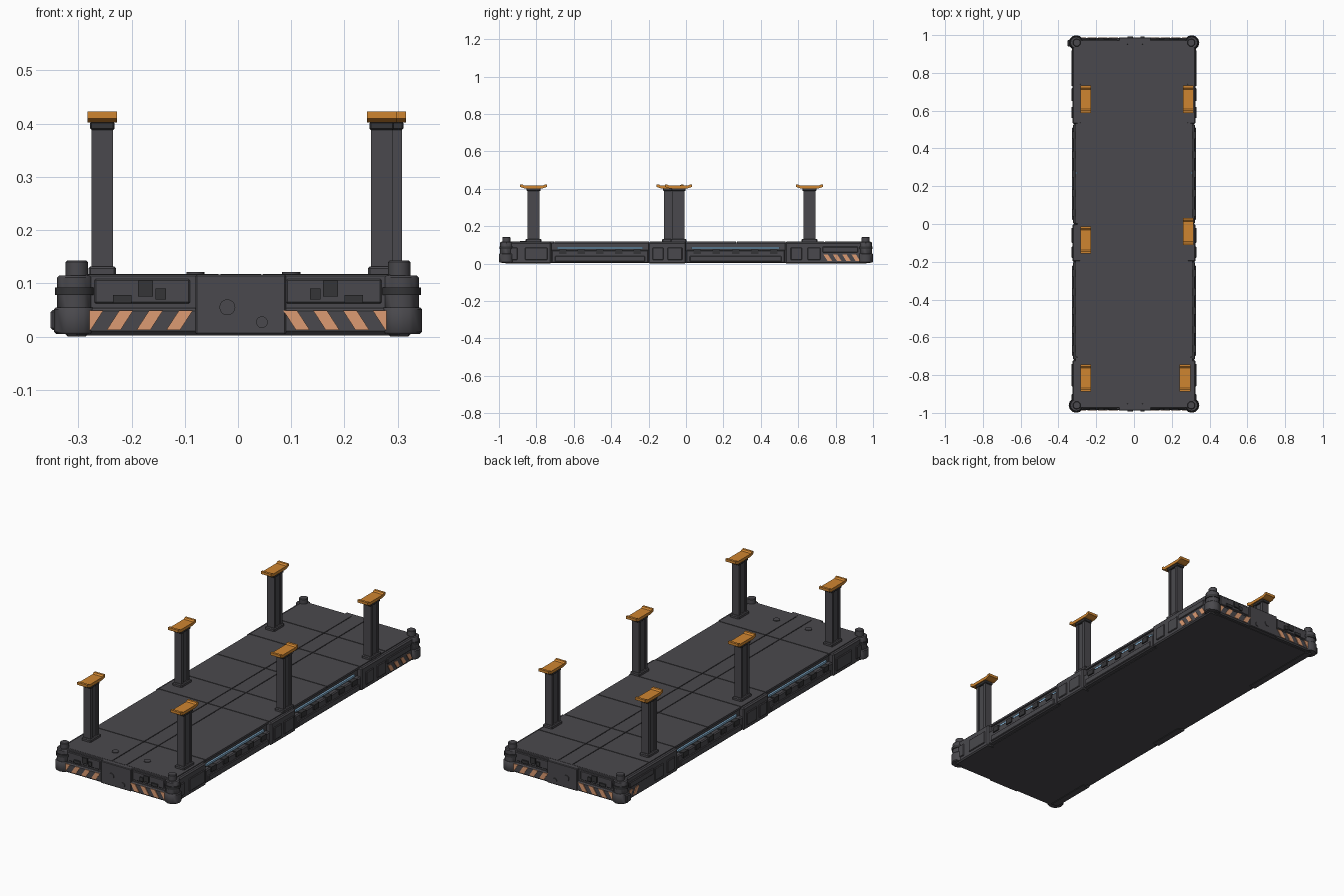
import bpy, bmesh, math
from mathutils import Matrix, Vector

if "Cube" in bpy.data.objects:
    bpy.data.objects.remove(bpy.data.objects["Cube"])


def material(name, rgb):
    m = bpy.data.materials.new(name)
    m.diffuse_color = (*rgb, 1)
    m.use_nodes = True
    m.node_tree.nodes["Principled BSDF"].inputs["Base Color"].default_value = m.diffuse_color
    return m


GREY = material("dark grey", (0.068, 0.066, 0.074))
BLACK = material("charcoal", (0.035, 0.035, 0.038))
ORANGE = material("orange", (0.62, 0.235, 0.03))
PEACH = material("peach stripe", (0.72, 0.33, 0.17))
BLUE = material("light blue", (0.25, 0.47, 0.68))


def finish(name, bm, mat, bevel=0):
    bmesh.ops.recalc_face_normals(bm, faces=bm.faces)
    me = bpy.data.meshes.new(name)
    bm.to_mesh(me)
    bm.free()
    me.materials.append(mat)
    ob = bpy.data.objects.new(name, me)
    bpy.context.collection.objects.link(ob)
    if bevel:
        mod = ob.modifiers.new("bevel", "BEVEL")
        mod.width, mod.segments = bevel, 1
    return ob


def boxes(name, items, mat, bevel=0):
    """Each item is (x0, x1, y0, y1, z0, z1)."""
    bm = bmesh.new()
    for x0, x1, y0, y1, z0, z1 in items:
        m = Matrix.Translation(((x0 + x1) / 2, (y0 + y1) / 2, (z0 + z1) / 2))
        m = m @ Matrix.Diagonal((abs(x1 - x0), abs(y1 - y0), abs(z1 - z0), 1))
        bmesh.ops.create_cube(bm, size=1, matrix=m)
    return finish(name, bm, mat, bevel)


def prisms(name, items, mat, bevel=0):
    """Each item is (outline points, extrusion vector)."""
    bm = bmesh.new()
    for pts, vec in items:
        f = bm.faces.new([bm.verts.new(p) for p in pts])
        ext = bmesh.ops.extrude_face_region(bm, geom=[f], use_keep_orig=True)
        vs = [v for v in ext["geom"] if isinstance(v, bmesh.types.BMVert)]
        bmesh.ops.translate(bm, verts=vs, vec=Vector(vec))
    return finish(name, bm, mat, bevel)


def discs(name, items, mat, segs=16, rot=None, bevel=0):
    """Each item is (centre, radius, height)."""
    bm = bmesh.new()
    for c, r, h in items:
        m = Matrix.Translation(c) @ (rot or Matrix())
        bmesh.ops.create_cone(bm, cap_ends=True, segments=segs, radius1=r,
                              radius2=r, depth=h, matrix=m)
    ob = finish(name, bm, mat, bevel)
    bpy.ops.object.select_all(action="DESELECT")
    ob.select_set(True)
    bpy.context.view_layer.objects.active = ob
    bpy.ops.object.shade_smooth_by_angle(angle=math.radians(35))
    return ob


SIDES = (-1, 1)
BLOCKS = [(-0.97, -0.72), (-0.2, 0.0), (0.53, 0.97)]
BAYS = [(-0.72, -0.2), (0.0, 0.53)]

# Chassis: full-length core with wider blocks between the side bays
boxes("chassis_core", [(-0.3, 0.3, -0.965, 0.965, 0.002, 0.112)], GREY)
boxes("side_blocks", [(s * 0.28, s * 0.326, a, b, 0, 0.114)
                      for s in SIDES for a, b in BLOCKS], GREY, 0.006)

# Deck panels separated by narrow seams
rows = [-0.965, -0.705, -0.195, 0.0, 0.27, 0.535, 0.74, 0.965]
cols = [-0.312, -0.035, 0.045, 0.312]
boxes("deck_panels", [(cols[i] + 0.002, cols[i + 1] - 0.002,
                       rows[j] + 0.002, rows[j + 1] - 0.002, 0.108, 0.118)
                      for i in range(3) for j in range(7)], GREY)
discs("deck_caps", [((x, -0.87, 0.118), 0.017, 0.006) for x in (-0.08, 0.1)], GREY)

# Side bays: lower rail, light strip, clips and lower skirt plates
rails, strips, clips, skirts = [], [], [], []
for s in SIDES:
    for a, b in BAYS:
        rails.append((s * 0.29, s * 0.322, a, b, 0.004, 0.072))
        strips.append((s * 0.298, s * 0.309, a + 0.03, b - 0.03, 0.079, 0.089))
        skirts.append((s * 0.318, s * 0.327, a + 0.02, b - 0.02, 0.01, 0.04))
        for k in range(5):
            y = a + 0.06 + k * (b - a - 0.12) / 4
            clips.append((s * 0.3, s * 0.328, y - 0.02, y + 0.02, 0.05, 0.076))
    # Panels and brackets on the wider blocks
    for y0, y1 in ((-0.95, -0.9), (-0.86, -0.74), (-0.18, -0.12), (-0.1, -0.02),
                   (0.56, 0.62), (0.65, 0.72)):
        skirts.append((s * 0.318, s * 0.331, y0, y1, 0.02, 0.085))
    skirts.append((s * 0.318, s * 0.331, 0.73, 0.92, 0.06, 0.09))
boxes("side_rails", rails, GREY, 0.005)
boxes("light_strips", strips, BLUE)
boxes("rail_clips", clips, BLACK)
boxes("side_plates", skirts, GREY, 0.003)

# End walls: lower bumper, centre block, upper panels and small fittings
bumper, walls, fittings = [], [], []
for e in SIDES:
    bumper.append((-0.31, 0.31, e * 0.95, e * 0.985, 0.004, 0.054))
    walls.append((-0.08, 0.09, e * 0.95, e * 0.988, 0.004, 0.117))
    walls.append((-0.3, 0.3, e * 0.95, e * 0.974, 0.05, 0.117))
    for s in SIDES:
        walls.append((s * 0.09, s * 0.27, e * 0.96, e * 0.978, 0.062, 0.108))
        fittings += [(s * 0.16, s * 0.188, e * 0.97, e * 0.986, 0.075, 0.105),
                     (s * 0.135, s * 0.155, e * 0.97, e * 0.984, 0.07, 0.09),
                     (s * 0.2, s * 0.235, e * 0.97, e * 0.984, 0.063, 0.078)]
boxes("bumpers", bumper, GREY, 0.006)
boxes("end_walls", walls, GREY, 0.003)
boxes("end_fittings", fittings, BLACK)
flat_y = Matrix.Rotation(math.pi / 2, 4, "X")
discs("end_ports", [((x, e * 0.988, z), r, 0.008) for e in SIDES
                    for x, z, r in ((-0.02, 0.055, 0.015), (0.045, 0.027, 0.011))],
      GREY, rot=flat_y)

# Corner pods with a collar and a raised knob
corners = [(sx * 0.306, sy * 0.96) for sx in SIDES for sy in SIDES]
discs("corner_base", [((x, y, 0.03), 0.04, 0.05) for x, y in corners], GREY, 12, bevel=0.004)
discs("corner_pods", [((x, y, 0.08), 0.034, 0.07) for x, y in corners], GREY, 12, bevel=0.004)
discs("corner_collars", [((x, y, 0.085), 0.038, 0.014) for x, y in corners], BLACK, 12)
discs("corner_knobs", [((x * 0.99, y, 0.126), 0.021, 0.034) for x, y in corners], GREY, 16, bevel=0.003)
boxes("corner_hook", [(-0.352, -0.31, 0.94, 0.975, 0.012, 0.05)], GREY, 0.004)

# Hazard stripes: slanted thin plates on bumpers and side ends
stripes = []
for e in SIDES:
    for s in SIDES:
        y = e * 0.985
        for k in range(4):
            x = 0.085 + k * 0.056
            pts = [(x + 0.024, 0.012), (x + 0.05, 0.012), (x + 0.026, 0.049), (x, 0.049)]
            stripes.append(([(s * px, y, z) for px, z in pts], (0, e * 0.003, 0)))
for s, start, n in ((1, 0.735, 4), (-1, 0.845, 2)):
    for k in range(n):
        y = start + k * 0.05
        pts = [(y + 0.022, 0.014), (y + 0.046, 0.014), (y + 0.024, 0.048), (y, 0.048)]
        stripes.append(([(s * 0.326, py, z) for py, z in pts], (s * 0.003, 0, 0)))
prisms("hazard_stripes", stripes, PEACH)

# Posts: foot, I-section column, head and orange cradle
POSTS = [(-0.255, -0.815), (-0.255, -0.085), (-0.255, 0.66),
         (0.27, -0.815), (0.288, -0.04), (0.288, 0.66)]
feet, columns, heads, caps = [], [], [], []
for x, y in POSTS:
    feet.append((x - 0.026, x + 0.026, y - 0.042, y + 0.042, 0.112, 0.132))
    columns.append((x - 0.015, x + 0.015, y - 0.03, y + 0.03, 0.118, 0.392))
    for s in SIDES:
        columns.append((x - 0.02, x + 0.02, y + s * 0.018, y + s * 0.033, 0.118, 0.392))
    heads.append((x - 0.023, x + 0.023, y - 0.038, y + 0.038, 0.388, 0.404))
    outline = [(-0.072, 0.41), (-0.05, 0.402), (0.05, 0.402), (0.072, 0.41),
               (0.072, 0.423), (0.06, 0.423), (0.052, 0.417), (-0.052, 0.417),
               (-0.06, 0.423), (-0.072, 0.423)]
    caps.append(([(x - 0.028, y + p, z) for p, z in outline], (0.056, 0, 0)))
boxes("post_feet", feet, GREY, 0.004)
boxes("post_columns", columns, GREY)
boxes("post_heads", heads, BLACK, 0.003)
prisms("post_cradles", caps, ORANGE)
